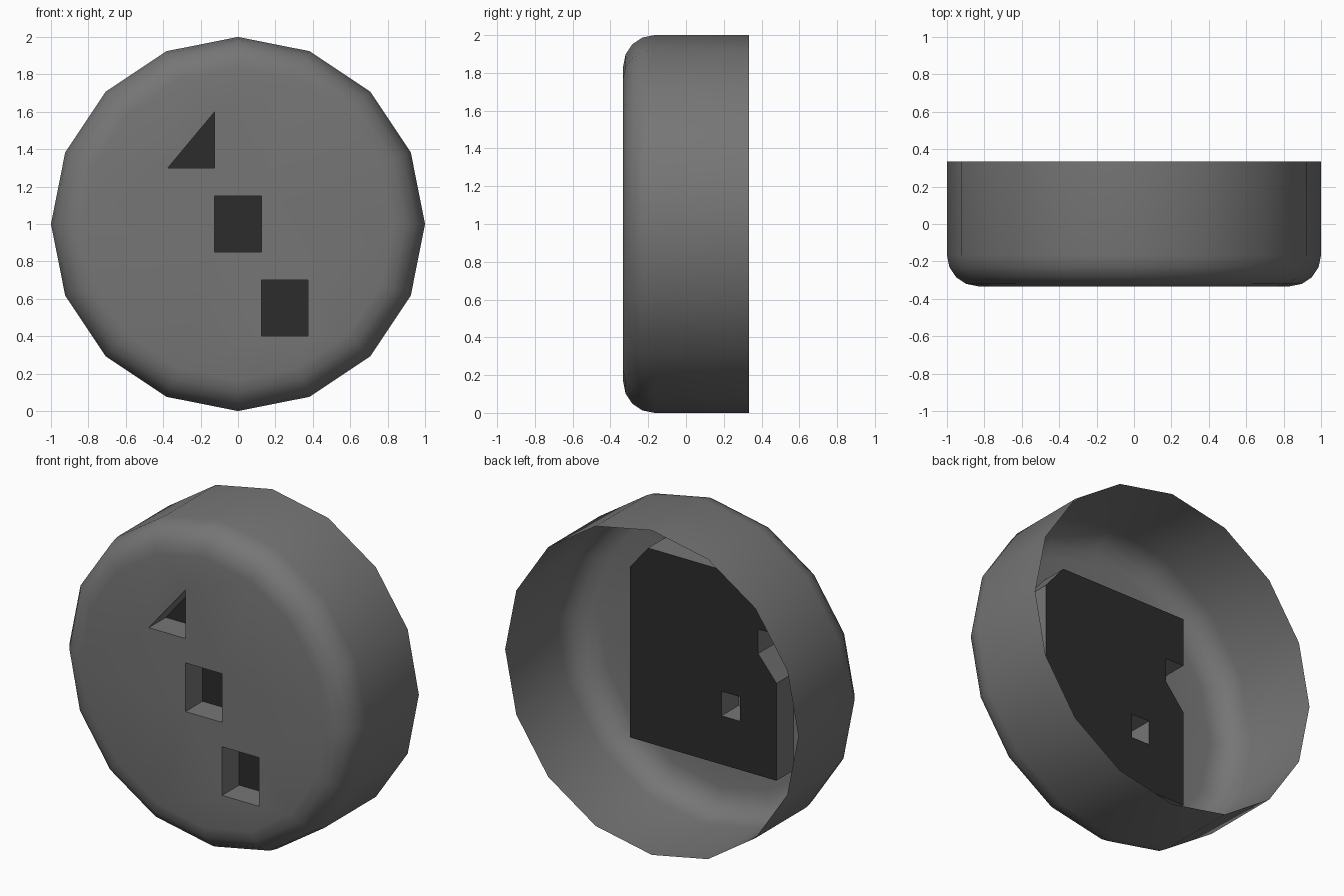
import bpy, bmesh, math

if "Cube" in bpy.data.objects:
    bpy.data.objects.remove(bpy.data.objects["Cube"])

SIDES, FRONT, FLOOR, BACK, ROUND = 16, -0.333, -0.167, 0.333, 0.167


def material(name, value):
    m = bpy.data.materials.new(name)
    m.diffuse_color = (value, value, value, 1)
    m.use_nodes = True
    m.node_tree.nodes["Principled BSDF"].inputs["Base Color"].default_value = m.diffuse_color
    return m


def loop(bm, points, y):
    """Closed loop of edges from (x, z) points at depth y."""
    vs = [bm.verts.new((x, y, z)) for x, z in points]
    return vs, [bm.edges.new((vs[i], vs[(i + 1) % len(vs)])) for i in range(len(vs))]


def bridge(bm, a, b):
    """Wall of quads between two matching vertex loops."""
    for i in range(len(a)):
        j = (i + 1) % len(a)
        bm.faces.new((a[i], a[j], b[j], b[i]))


def finish(bm, name, mat, recalc=True):
    if recalc:
        bmesh.ops.recalc_face_normals(bm, faces=bm.faces[:])
    mesh = bpy.data.meshes.new(name)
    bm.to_mesh(mesh)
    bm.free()
    mesh.materials.append(mat)
    ob = bpy.data.objects.new(name, mesh)
    bpy.context.collection.objects.link(ob)
    bpy.ops.object.select_all(action='DESELECT')
    ob.select_set(True)
    bpy.context.view_layer.objects.active = ob
    bpy.ops.object.shade_smooth_by_angle(angle=math.radians(30))
    return ob


def ring(r):
    return [(r * math.cos(2 * math.pi * i / SIDES), 1 + r * math.sin(2 * math.pi * i / SIDES))
            for i in range(SIDES)]


def rect(x0, x1, z0, z1):
    return [(x0, z0), (x1, z0), (x1, z1), (x0, z1)]


grey = material("grey", 0.18)
dark = material("dark", 0.025)

# Round shell: open at the back, rounded front edge
profile = [(1, BACK)]
for k in range(5):
    a = math.pi / 2 * k / 4
    profile.append((1 - ROUND + ROUND * math.cos(a), FLOOR - (FLOOR - FRONT) * math.sin(a)))
bm = bmesh.new()
loops = [loop(bm, ring(r), y) for r, y in profile]
for (a, _), (b, _) in zip(loops, loops[1:]):
    bridge(bm, a, b)

# Front face with one triangular and two rectangular pockets
pockets = [[(-0.375, 1.3), (-0.125, 1.3), (-0.125, 1.6)],
           rect(-0.125, 0.125, 0.85, 1.15),
           rect(0.125, 0.375, 0.4, 0.7)]
cap_edges = list(loops[-1][1])
for p in pockets:
    outer, edges = loop(bm, p, FRONT)
    inner, _ = loop(bm, p, FLOOR)
    bridge(bm, outer, inner)
    cap_edges += edges
bmesh.ops.triangle_fill(bm, use_beauty=True, edges=cap_edges, normal=(0, -1, 0))
finish(bm, "round_shell", grey)

# Stepped outline of the inner panel, plus its small window
outline = [(-0.5, 0.4), (0.5, 0.4), (0.5, 1.45), (0.375, 1.6), (-0.5, 1.6),
           (-0.5, 1.3), (-0.375, 1.3), (-0.375, 1.15), (-0.5, 1.0)]
window = rect(-0.25, -0.125, 0.7, 0.85)

# Dark panel behind the pockets
bm = bmesh.new()
edges = loop(bm, outline, FLOOR)[1] + loop(bm, window, FLOOR)[1]
bmesh.ops.triangle_fill(bm, use_beauty=True, edges=edges, normal=(0, 1, 0))
finish(bm, "inner_panel", dark, recalc=False)

# Grey walls joining the panel to the front face
bm = bmesh.new()
for pts in (outline, window):
    bridge(bm, loop(bm, pts, FLOOR)[0], loop(bm, pts, FRONT)[0])
finish(bm, "panel_walls", grey)
